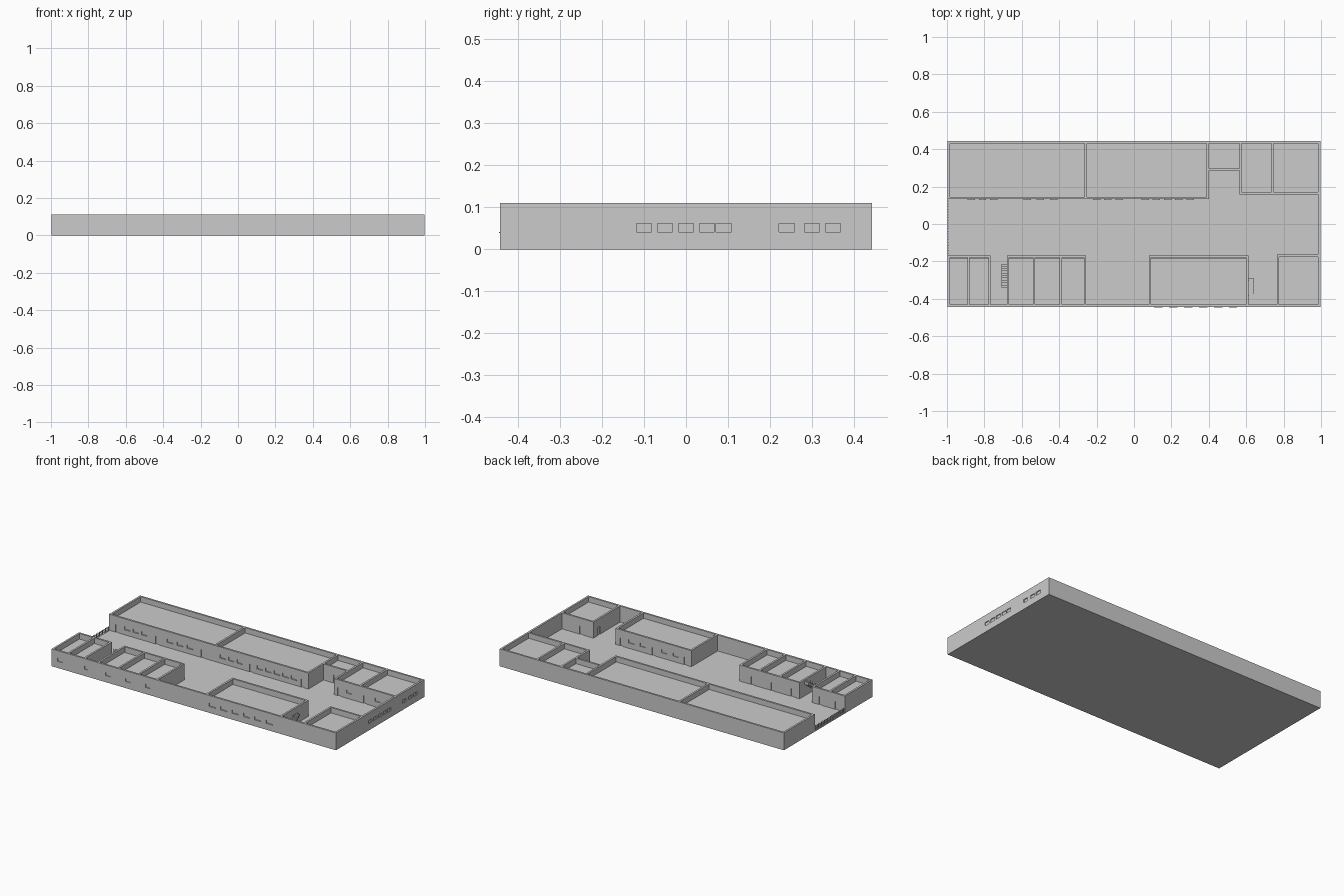
import bpy, bmesh

if "Cube" in bpy.data.objects:
    bpy.data.objects.remove(bpy.data.objects["Cube"])

H, T, FLOOR, ROOF = 0.11, 0.012, 0.008, 0.076
X, Y = 0.997, 0.443


def add_boxes(name, boxes):
    """One object from boxes given as (x0, x1, y0, y1, z0, z1)."""
    bm = bmesh.new()
    for x0, x1, y0, y1, z0, z1 in boxes:
        vs = bmesh.ops.create_cube(bm, size=1)['verts']
        for v in vs:
            v.co.x = x1 if v.co.x > 0 else x0
            v.co.y = y1 if v.co.y > 0 else y0
            v.co.z = z1 if v.co.z > 0 else z0
    me = bpy.data.meshes.new(name)
    bm.to_mesh(me)
    bm.free()
    ob = bpy.data.objects.new(name, me)
    bpy.context.collection.objects.link(ob)
    return ob


def wall(name, axis, a, b, c, openings=(), side=-1):
    """Wall along 'x' or 'y' from a to b, starting at c; recessed openings
    (centre, width, z0, z1) sit on the outer face given by side."""
    def orient(u0, u1, v0, v1, z0, z1):
        return (u0, u1, v0, v1, z0, z1) if axis == 'x' else (v0, v1, u0, u1, z0, z1)
    ob = add_boxes(name, [orient(a, b, c, c + T, 0, H)])
    if openings:
        face = c if side < 0 else c + T
        cut = add_boxes(name + "_cutter", [
            orient(m - w / 2, m + w / 2, face - 0.005, face + 0.005, z0, z1)
            for m, w, z0, z1 in openings])
        cut.hide_render = True
        mod = ob.modifiers.new("openings", 'BOOLEAN')
        mod.operation, mod.object, mod.solver = 'DIFFERENCE', cut, 'EXACT'
        bpy.context.view_layer.objects.active = ob
        bpy.ops.object.modifier_apply(modifier=mod.name)
        bpy.data.objects.remove(cut)
    return ob


def windows(*centres, w=0.04):
    return [(m, w, 0.042, 0.062) for m in centres]


def doors(*centres, w=0.022):
    return [(m, w, FLOOR, 0.058) for m in centres]


# Ground slab
add_boxes("ground_slab", [(-X, X, -Y, Y, 0, FLOOR)])

# Perimeter walls (the west side stays open at the courtyard)
S = -Y
wall("south_wall", 'x', -X, X, S,
     windows(-0.94, -0.76, -0.60, -0.46, -0.32, w=0.035)
     + windows(0.13, 0.21, 0.29, 0.37, 0.45, 0.53, w=0.045))
wall("north_wall", 'x', -X, X, Y - T)
wall("east_wall", 'y', -Y, Y, X - T,
     windows(-0.10, -0.05, 0.0, 0.05, 0.09, 0.24, 0.30, 0.35, w=0.036), side=1)
wall("west_wall_north", 'y', 0.133, Y, -X)
wall("west_wall_south", 'y', -Y, -0.168, -X)

# North block
wall("north_block_front", 'x', -X, 0.398, 0.133,
     windows(-0.87, -0.81, -0.75, -0.57, -0.50, -0.43,
             -0.20, -0.14, -0.08, 0.06, 0.12, 0.18, 0.24, 0.30)
     + doors(-0.94, -0.66, -0.34, 0.0, 0.36))
wall("north_block_divider", 'y', 0.133, Y, -0.264)
wall("north_block_end", 'y', 0.133, Y, 0.388)

# North east rooms around the open alcove
wall("alcove_back", 'x', 0.39, 0.576, 0.285, doors(0.48))
wall("alcove_side", 'y', 0.158, Y, 0.564)
wall("north_east_divider", 'y', 0.158, Y, 0.734)
wall("north_east_front", 'x', 0.565, X, 0.158, doors(0.60, 0.78) + windows(0.67, 0.87))

# South west rooms
R = -0.180
wall("south_west_front_a", 'x', -X, -0.766, R, doors(-0.94, -0.825), side=1)
wall("south_west_front_b", 'x', -0.680, -0.256, R, doors(-0.63, -0.49, -0.35), side=1)
for i, x in enumerate((-0.885, -0.772, -0.674, -0.535, -0.392, -0.262)):
    wall(f"south_west_divider_{i + 1}", 'y', -Y, R + T, x - T / 2)

# South hall
wall("south_hall_front", 'x', 0.080, 0.610, R,
     windows(0.19, 0.27, 0.42, 0.50) + doors(0.12, 0.345, 0.57), side=1)
wall("south_hall_west", 'y', -Y, R + T, 0.080)
wall("south_hall_east", 'y', -Y, R + T, 0.600)

# South east room
wall("south_east_front", 'x', 0.764, X, -0.176, doors(0.85), side=1)
wall("south_east_side", 'y', -Y, -0.164, 0.764, doors(-0.22), side=-1)

# Flat roofs set below the wall tops
roofs = [(-X, 0.39, 0.14, Y), (0.39, 0.57, 0.29, Y), (0.57, X, 0.165, Y),
         (-X, -0.77, -Y, R), (-0.675, -0.26, -Y, R),
         (0.085, 0.605, -Y, R), (0.77, X, -Y, -0.17)]
e = 0.003
add_boxes("flat_roofs", [(a + e, b - e, c + e, d - e, ROOF - 0.004, ROOF)
                         for a, b, c, d in roofs])

# Window sills standing slightly proud
add_boxes("hall_sills", [(x - 0.022, x + 0.022, S - 0.003, S + 0.001, 0.039, 0.042)
                         for x in (0.13, 0.21, 0.29, 0.37, 0.45, 0.53)])
add_boxes("north_block_sills", [(x - 0.02, x + 0.02, 0.129, 0.134, 0.039, 0.042)
                                for x in (-0.87, -0.81, -0.75, -0.57, -0.50, -0.43,
                                          -0.20, -0.14, -0.08, 0.06, 0.12, 0.18, 0.24, 0.30)])


# Outside stairs: thin floating treads with a slim edge rail
def stairs(name, x0, x1, y0, y1, top, n=10):
    dy, dz = (y1 - y0) / n, (top - FLOOR) / n
    treads = [(x0, x1, y0 + i * dy, y0 + (i + 1) * dy,
               max(FLOOR, FLOOR + (i - 1) * dz), FLOOR + (i + 1) * dz) for i in range(n)]
    rails = [(x0, x0 + 0.002, y0 + (i + 0.4) * dy, y0 + (i + 0.6) * dy,
              FLOOR + (i + 1) * dz, FLOOR + (i + 1) * dz + 0.018) for i in range(0, n, 2)]
    add_boxes(name, treads + rails)


stairs("west_stairs", -0.708, -0.679, -0.34, -0.215, 0.10)
stairs("hall_stairs", 0.613, 0.638, -0.385, -0.29, 0.076)

# Picket fence across the open west side
n = 20
y0, y1 = -0.165, 0.130
pickets = [(-X, -X + 0.004, y - 0.003, y + 0.003, FLOOR, 0.036)
           for y in (y0 + (i + 0.5) * (y1 - y0) / n for i in range(n))]
rails = [(-X + 0.001, -X + 0.003, y0, y1, z, z + 0.003) for z in (0.014, 0.028)]
add_boxes("west_fence", pickets + rails)
